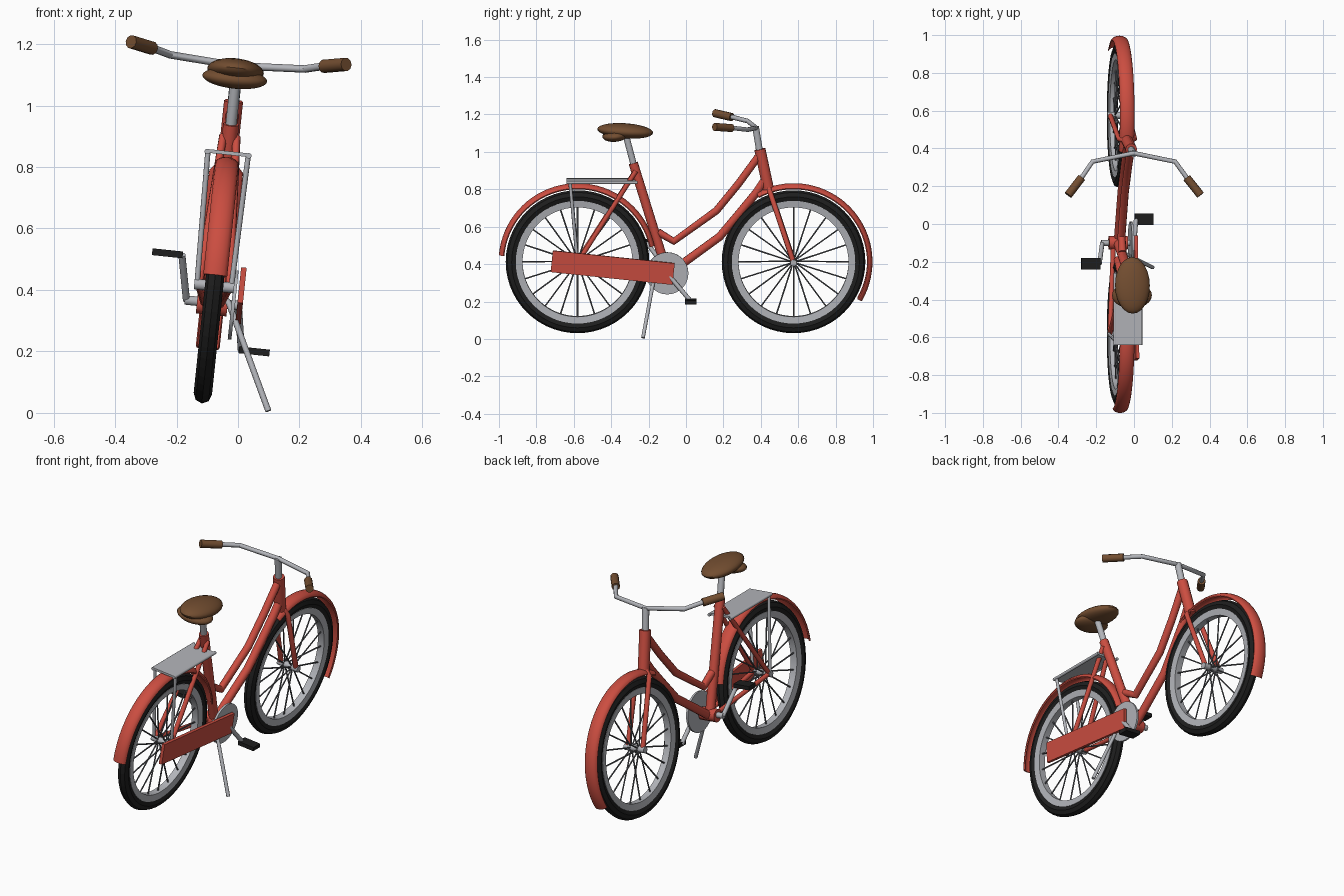
import bpy, bmesh
from math import sin, cos, pi, radians
from mathutils import Matrix, Vector

if "Cube" in bpy.data.objects:
    bpy.data.objects.remove(bpy.data.objects["Cube"], do_unlink=True)

# The whole bicycle leans sideways on its kickstand
LEAN = Matrix.Translation((-0.121, 0, 0)) @ Matrix.Rotation(radians(6), 4, 'Y')
REAR, FRONT, AXLE = -0.58, 0.575, 0.415


def material(name, *rgb):
    m = bpy.data.materials.new(name)
    m.use_nodes = True
    m.diffuse_color = (*rgb, 1)
    m.node_tree.nodes["Principled BSDF"].inputs["Base Color"].default_value = (*rgb, 1)
    return m


RED = material("red paint", 0.6, 0.075, 0.052)
METAL = material("light metal", 0.45, 0.46, 0.49)
SPOKE = material("spoke grey", 0.13, 0.135, 0.15)
BROWN = material("brown leather", 0.17, 0.075, 0.03)
RUBBER = material("black rubber", 0.013, 0.013, 0.013)


def finish(name, mesh, mat, smooth=True):
    obj = bpy.data.objects.new(name, mesh)
    bpy.context.collection.objects.link(obj)
    mesh.materials.clear()
    mesh.materials.append(mat)
    obj.matrix_world = LEAN
    if smooth:
        bpy.ops.object.select_all(action='DESELECT')
        obj.select_set(True)
        bpy.context.view_layer.objects.active = obj
        bpy.ops.object.shade_smooth_by_angle(angle=radians(40))
    return obj


def from_bmesh(name, bm, mat, smooth=True):
    bmesh.ops.recalc_face_normals(bm, faces=bm.faces)
    mesh = bpy.data.meshes.new(name)
    bm.to_mesh(mesh)
    bm.free()
    return finish(name, mesh, mat, smooth)


def tubes(name, paths, radius, mat, sides=3):
    """Round tubes along one or more paths, mitred at the corners."""
    curve = bpy.data.curves.new(name, 'CURVE')
    curve.dimensions = '3D'
    curve.bevel_depth = radius
    curve.bevel_resolution = sides
    curve.use_fill_caps = True
    for path in paths:
        spline = curve.splines.new('POLY')
        spline.points.add(len(path) - 1)
        for point, co in zip(spline.points, path):
            point.co = (*co, 1)
    temp = bpy.data.objects.new(name + " path", curve)
    bpy.context.collection.objects.link(temp)
    graph = bpy.context.evaluated_depsgraph_get()
    mesh = bpy.data.meshes.new_from_object(temp.evaluated_get(graph))
    bpy.data.objects.remove(temp, do_unlink=True)
    return finish(name, mesh, mat)


def pair(path):
    """A path and its mirror image across the bicycle."""
    return [path, [(-x, y, z) for x, y, z in path]]


def sweep(name, profile, cy, start, end, steps, mat, smooth=True):
    """Sweep a closed (x, radius) profile around a wheel axle."""
    bm = bmesh.new()
    full = end - start >= 360
    rows = []
    for i in range(steps if full else steps + 1):
        a = radians(start + (end - start) * i / steps)
        rows.append([bm.verts.new((x, cy + r * cos(a), AXLE + r * sin(a))) for x, r in profile])
    n = len(profile)
    for i in range(steps):
        a, b = rows[i], rows[(i + 1) % len(rows)]
        for j in range(n):
            k = (j + 1) % n
            bm.faces.new((a[j], a[k], b[k], b[j]))
    if not full:
        bm.faces.new(rows[0])
        bm.faces.new(rows[-1])
    return from_bmesh(name, bm, mat, smooth)


def box(name, size, place, mat, tilt=0):
    bm = bmesh.new()
    m = Matrix.Translation(place) @ Matrix.Rotation(radians(tilt), 4, 'X') @ Matrix.Diagonal((*size, 1))
    bmesh.ops.create_cube(bm, size=1, matrix=m)
    return from_bmesh(name, bm, mat, False)


def ellipsoid(name, size, place, mat, tilt=0):
    bm = bmesh.new()
    m = Matrix.Translation(place) @ Matrix.Rotation(radians(tilt), 4, 'X') @ Matrix.Diagonal((*size, 1))
    bmesh.ops.create_uvsphere(bm, u_segments=24, v_segments=14, radius=0.5, matrix=m)
    return from_bmesh(name, bm, mat)


# Wheels
tyre = [(0.03 * cos(i * pi / 4), 0.352 + 0.032 * sin(i * pi / 4)) for i in range(8)]
rim = [(-0.02, 0.294), (0.02, 0.294), (0.024, 0.33), (-0.024, 0.33)]
for label, cy in (("rear", REAR), ("front", FRONT)):
    sweep(label + "_tyre", tyre, cy, 0, 360, 56, RUBBER, False)
    sweep(label + "_rim", rim, cy, 0, 360, 56, METAL)
    spokes = []
    for i in range(20):
        a = i * pi / 10
        side = 0.025 if i % 2 else -0.025
        spokes.append([(side, cy, AXLE), (0, cy + 0.3 * cos(a), AXLE + 0.3 * sin(a))])
    tubes(label + "_spokes", spokes, 0.0042, SPOKE, 1)
    tubes(label + "_hub", [[(-0.065, cy, AXLE), (0.065, cy, AXLE)]], 0.018, METAL)

# Fenders: a thin curved shell
arch = [(0.039 * sin(t), 0.399 + 0.023 * cos(t)) for t in (i * pi / 8 for i in range(-4, 5))]
shell = arch + [(x * 0.9, r - 0.006) for x, r in reversed(arch)]
sweep("rear_fender", shell, REAR, 12, 175, 36, RED)
sweep("front_fender", shell, FRONT, -30, 118, 34, RED)

# Frame
tubes("head_tube", [[(0, 0.395, 1.02), (0, 0.442, 0.80)]], 0.031, RED)
tubes("upper_tube", [[(0, 0.39, 0.985), (0, 0.285, 0.84), (0, 0.163, 0.69),
                      (0, -0.065, 0.525), (0, -0.15, 0.575)]], 0.021, RED)
tubes("down_tube", [[(0, 0.425, 0.86), (0, 0.375, 0.785), (0, 0.285, 0.675),
                     (0, 0.18, 0.55), (0, -0.1, 0.345)]], 0.023, RED)
tubes("seat_tube", [[(0, -0.282, 0.945), (0, -0.1, 0.355)]], 0.026, RED)
tubes("bottom_bracket", [[(-0.05, -0.1, 0.355), (0.05, -0.1, 0.355)]], 0.036, RED)
tubes("seat_stays", pair([(0.022, -0.268, 0.905), (0.05, REAR, AXLE)]), 0.013, RED)
tubes("chain_stays", pair([(0.025, -0.1, 0.355), (0.05, REAR, AXLE)]), 0.013, RED)
tubes("fork_legs", pair([(0, 0.437, 0.83), (0.042, 0.452, 0.785), (0.048, FRONT, AXLE)]), 0.014, RED)

# Saddle
tubes("seat_post", [[(0, -0.278, 0.93), (0, -0.32, 1.09)]], 0.018, METAL)
ellipsoid("saddle_top", (0.185, 0.30, 0.08), (-0.004, -0.325, 1.118), BROWN, -4)
ellipsoid("saddle_base", (0.212, 0.14, 0.066), (-0.004, -0.378, 1.094), BROWN, 6)

# Handlebar
tubes("stem", [[(0, 0.395, 1.0), (0, 0.372, 1.14)]], 0.019, METAL)
half = [(0.22, 0.33, 1.148), (0.285, 0.238, 1.165), (0.32, 0.193, 1.171)]
right, left = pair(half)
tubes("handlebar", [left[::-1] + [(0, 0.375, 1.135)] + right], 0.0125, METAL)
grips = tubes("grips", pair([(0.28, 0.245, 1.163), (0.352, 0.153, 1.177)]), 0.022, BROWN)
bevel = grips.modifiers.new("rounded ends", 'BEVEL')
bevel.width = 0.009
bevel.segments = 3
bevel.limit_method = 'ANGLE'
bevel.angle_limit = radians(60)

# Luggage rack
box("rack_plate", (0.13, 0.37, 0.012), (0, -0.455, 0.85), METAL)
tubes("rack_rails", pair([(0.068, -0.64, 0.848), (0.068, -0.26, 0.848)]), 0.009, METAL)
tubes("rack_legs", pair([(0.066, -0.62, 0.848), (0.056, REAR, AXLE)]), 0.009, METAL)

# Drivetrain
box("chain_guard", (0.018, 0.655, 0.116), (0.09, -0.392, 0.393), RED, -6)
tubes("chainring", [[(0.062, -0.1, 0.36), (0.074, -0.1, 0.36)]], 0.113, METAL, 12)
tubes("crank_axle", [[(-0.09, -0.1, 0.36), (0.09, -0.1, 0.36)]], 0.016, METAL)
tubes("right_crank", [[(0.085, -0.1, 0.36), (0.11, 0.025, 0.215)]], 0.012, METAL)
tubes("left_crank", [[(-0.085, -0.1, 0.36), (-0.115, -0.21, 0.505)]], 0.012, METAL)
box("right_pedal", (0.1, 0.06, 0.022), (0.152, 0.025, 0.217), RUBBER)
box("left_pedal", (0.1, 0.06, 0.022), (-0.162, -0.21, 0.505), RUBBER)

# Kickstand
tubes("kickstand", [[(0.03, -0.155, 0.385), (0.053, -0.165, 0.365), (0.218, -0.23, 0.029)]], 0.01, METAL)
